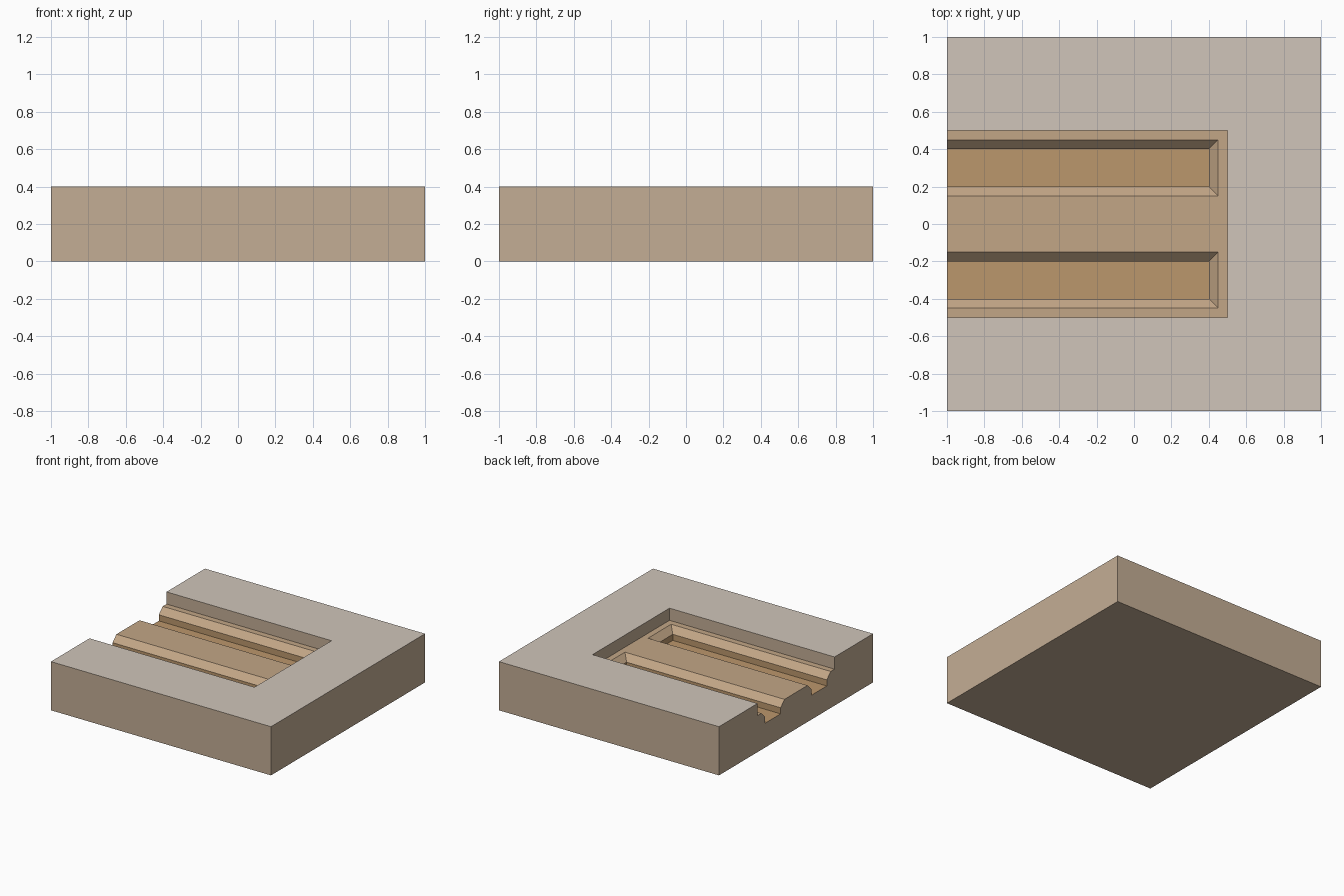
import bpy, bmesh

if "Cube" in bpy.data.objects:
    bpy.data.objects.remove(bpy.data.objects["Cube"])


def material(name, color):
    m = bpy.data.materials.new(name)
    m.diffuse_color = (*color, 1)
    m.use_nodes = True
    m.node_tree.nodes["Principled BSDF"].inputs["Base Color"].default_value = m.diffuse_color
    return m


def stacked_solid(name, rings):
    """Solid from stacked rectangles given as (x0, x1, y0, y1, z)."""
    bm = bmesh.new()
    loops = [[bm.verts.new(p) for p in
              ((x0, y0, z), (x1, y0, z), (x1, y1, z), (x0, y1, z))]
             for x0, x1, y0, y1, z in rings]
    bm.faces.new(loops[0][::-1])
    bm.faces.new(loops[-1])
    for a, b in zip(loops, loops[1:]):
        for i in range(4):
            j = (i + 1) % 4
            bm.faces.new((a[i], a[j], b[j], b[i]))
    me = bpy.data.meshes.new(name)
    bm.to_mesh(me)
    bm.free()
    ob = bpy.data.objects.new(name, me)
    bpy.context.collection.objects.link(ob)
    return ob


# Main slab
slab = stacked_solid("grooved_slab", [(-1, 1, -1, 1, 0), (-1, 1, -1, 1, 0.4)])

# Shallow pocket, open on the left side
cutters = [stacked_solid("pocket_cutter", [(-1.2, 0.5, -0.5, 0.5, 0.3),
                                           (-1.2, 0.5, -0.5, 0.5, 0.6)])]

# Two channels with chamfered rims in the pocket floor
for y in (-0.3, 0.3):
    rings = [(-1.2, 0.3 + h, y - h, y + h, z)
             for h, z in ((0.1, 0.2), (0.1, 0.25), (0.19, 0.34))]
    cutters.append(stacked_solid("channel_cutter", rings))

bpy.context.view_layer.objects.active = slab
for c in cutters:
    mod = slab.modifiers.new("cut", 'BOOLEAN')
    mod.operation, mod.solver, mod.object = 'DIFFERENCE', 'EXACT', c
    bpy.ops.object.modifier_apply(modifier=mod.name)
    bpy.data.objects.remove(c)

# Colours: sides, pale top, pocket floor with chamfers, channel bottoms
slab.data.materials.clear()
for name, color in (("side", (0.55, 0.42, 0.30)), ("top", (0.63, 0.56, 0.49)),
                    ("pocket", (0.54, 0.38, 0.24)), ("channel", (0.50, 0.31, 0.15))):
    slab.data.materials.append(material(name, color))
for p in slab.data.polygons:
    z, up = p.center.z, p.normal.z
    if up > 0.9:
        p.material_index = 1 if z > 0.35 else 2 if z > 0.25 else 3
    elif up > 0.3:
        p.material_index = 2
    elif abs(p.center.x) < 0.9 and abs(p.center.y) < 0.45 and 0.2 < z < 0.26:
        p.material_index = 3
